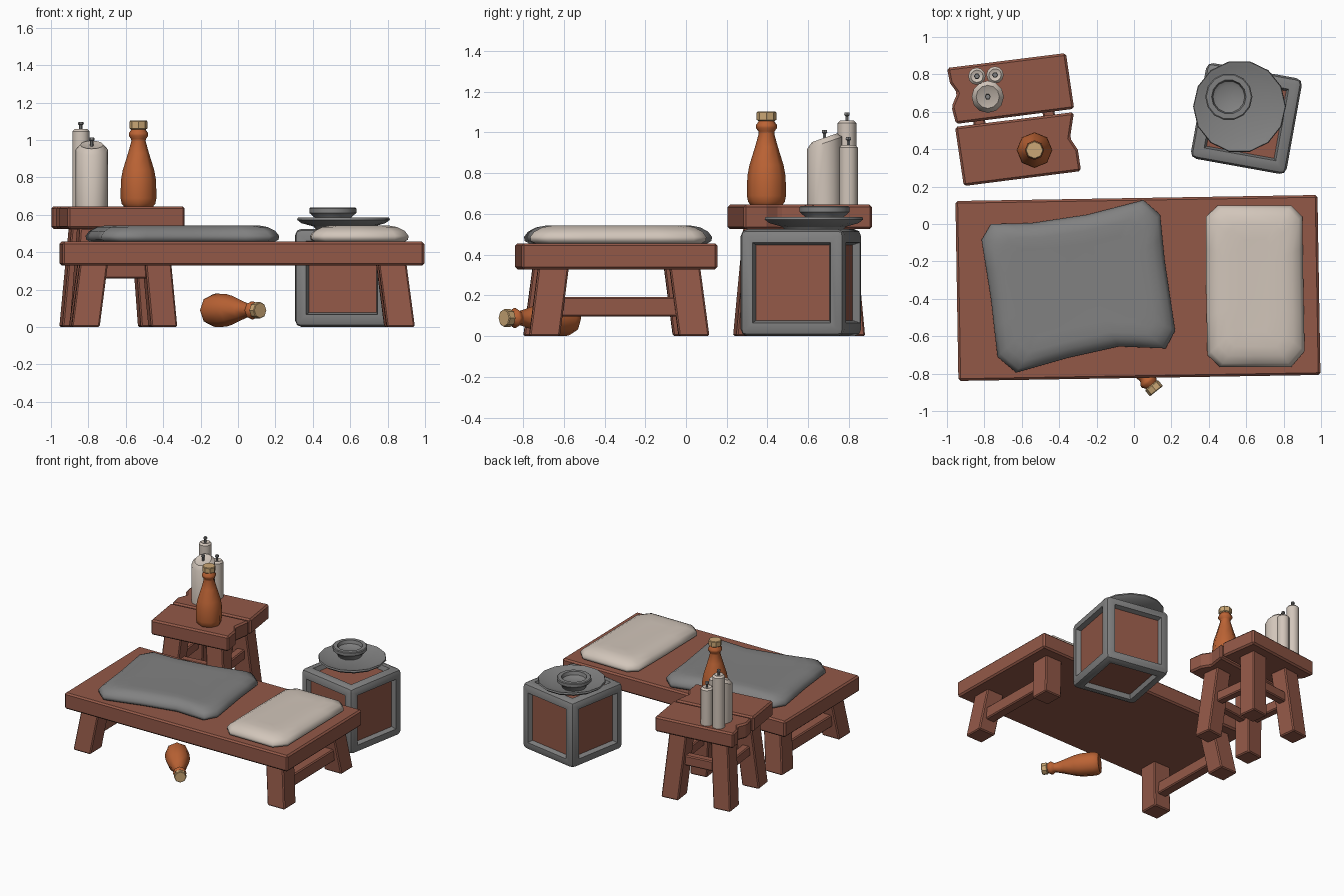
import bpy, bmesh, math
from mathutils import Matrix, Vector

if "Cube" in bpy.data.objects:
    bpy.data.objects.remove(bpy.data.objects["Cube"])


def material(name, rgb):
    m = bpy.data.materials.new(name)
    m.diffuse_color = (*rgb, 1)
    m.use_nodes = True
    m.node_tree.nodes["Principled BSDF"].inputs["Base Color"].default_value = m.diffuse_color
    return m


WOOD = material("red brown wood", (0.29, 0.098, 0.064))
GREY = material("grey", (0.22, 0.22, 0.22))
CREAM = material("cream", (0.64, 0.56, 0.49))
ORANGE = material("orange clay", (0.50, 0.125, 0.035))
CORK = material("cork", (0.60, 0.39, 0.18))


def finish(name, bm, mats, M, bevel=0, smooth=0):
    bmesh.ops.recalc_face_normals(bm, faces=bm.faces)
    me = bpy.data.meshes.new(name)
    bm.to_mesh(me)
    bm.free()
    for m in mats:
        me.materials.append(m)
    ob = bpy.data.objects.new(name, me)
    bpy.context.collection.objects.link(ob)
    ob.matrix_world = M
    if smooth:
        me.shade_smooth()
        me.set_sharp_from_angle(angle=math.radians(smooth))
    if bevel:
        b = ob.modifiers.new("bevel", 'BEVEL')
        b.width, b.segments = bevel, 1
    return ob


def loft(name, rings, mat, M=Matrix(), bevel=0, smooth=0):
    """Skin a stack of equal-sized point rings and cap both ends."""
    bm = bmesh.new()
    vs = [[bm.verts.new(p) for p in r] for r in rings]
    n = len(rings[0])
    for a, b in zip(vs, vs[1:]):
        for i in range(n):
            j = (i + 1) % n
            bm.faces.new((a[i], a[j], b[j], b[i]))
    bm.faces.new(vs[0][::-1])
    bm.faces.new(vs[-1])
    return finish(name, bm, [mat], M, bevel, smooth)


def lathe(name, profile, n, mat, M, smooth=40, slope=0):
    """Rings from (radius, z); every ring above the first is tilted by slope."""
    rings = []
    for k, (r, z) in enumerate(profile):
        ring = []
        for i in range(n):
            a = 2 * math.pi * i / n
            y = r * math.sin(a)
            ring.append((r * math.cos(a), y, z + (slope * y if k else 0)))
        rings.append(ring)
    return loft(name, rings, mat, M, 0, smooth)


def rect(cx, cy, z, hx, hy):
    return [(cx + sx * hx, cy + sy * hy, z)
            for sx, sy in ((-1, -1), (1, -1), (1, 1), (-1, 1))]


def box(name, c, h, mat, M, bevel=0.008):
    return loft(name, [rect(c[0], c[1], c[2] + s * h[2], h[0], h[1]) for s in (-1, 1)],
                mat, M, bevel)


def place(x, y, z=0, deg=0):
    return Matrix.Translation((x, y, z)) @ Matrix.Rotation(math.radians(deg), 4, 'Z')


def legs(prefix, px, py, half, top, M):
    """Four legs splayed outwards."""
    for sx, nx in ((-1, "left"), (1, "right")):
        for sy, ny in ((-1, "front"), (1, "back")):
            loft(f"{prefix}_leg_{ny}_{nx}",
                 [rect(sx * px, sy * py, 0, half, half),
                  rect(sx * (px - 0.045), sy * (py - 0.045), top, half, half)],
                 WOOD, M, 0.008)


# Low bed: slab, splayed legs, end stretchers
BED = place(0.021, -0.342, 0, 0.95)
box("bed_top", (0, 0, 0.392), (0.968, 0.481, 0.064), WOOD, BED, 0.012)
legs("bed", 0.843, 0.367, 0.075, 0.34, BED)
for s, n in ((-1, "left"), (1, "right")):
    box(f"bed_stretcher_{n}", (s * 0.825, 0, 0.145), (0.04, 0.32, 0.048), WOOD, BED)


# Soft cushions: outline lofted through inset layers
def cushion(name, outline, mat):
    pts = []
    n = len(outline)
    for i in range(n):  # subdivide each side once
        a, b = Vector(outline[i]), Vector(outline[(i + 1) % n])
        pts += [a, (a + b) / 2]
    c = sum(pts, Vector((0, 0))) / len(pts)
    hx = max(abs(p.x - c.x) for p in pts)
    hy = max(abs(p.y - c.y) for p in pts)
    layers = ((0.03, 0.452), (0.003, 0.467), (0, 0.487), (0.02, 0.513),
              (0.06, 0.534), (0.11, 0.543), (0.19, 0.541))
    loft(name, [[(c.x + (p.x - c.x) * (1 - d / hx), c.y + (p.y - c.y) * (1 - d / hy), z)
                 for p in pts] for d, z in layers], mat, smooth=60)


cushion("blanket", [(-0.765, 0.0), (-0.55, 0.005), (-0.25, 0.05), (0.05, 0.128), (0.14, 0.05),
                    (0.165, -0.2), (0.22, -0.57), (0.17, -0.665), (-0.08, -0.655),
                    (-0.35, -0.715), (-0.63, -0.795), (-0.73, -0.71), (-0.765, -0.4),
                    (-0.815, -0.085)], GREY)
cushion("pillow", [(0.385, 0.04), (0.45, 0.1), (0.84, 0.1), (0.9, 0.04), (0.905, -0.3),
                   (0.912, -0.68), (0.84, -0.765), (0.46, -0.765), (0.392, -0.7),
                   (0.385, -0.3)], CREAM)

# Stool: two notched planks, splayed legs, stretchers
planks = {
    "stool_plank_back": [(-1.0, 0.834), (-0.984, 0.754), (-0.945, 0.70), (-0.975, 0.626),
                         (-0.952, 0.535), (-0.32, 0.616), (-0.364, 0.914)],
    "stool_plank_front": [(-0.957, 0.519), (-0.91, 0.203), (-0.283, 0.283), (-0.30, 0.396),
                          (-0.342, 0.46), (-0.321, 0.598)],
}
for name, pts in planks.items():
    loft(name, [[(x, y, z) for x, y in pts] for z in (0.525, 0.645)], WOOD, bevel=0.012)
STOOL = place(-0.64, 0.555, 0, 7.2)
legs("stool", 0.212, 0.222, 0.07, 0.53, STOOL)
for s, n in ((-1, 0), (1, 1)):
    box("stool_stretcher_" + ("front", "back")[n], (0, s * 0.197, 0.3),
        (0.17, 0.032, 0.04), WOOD, STOOL)
    box("stool_stretcher_" + ("left", "right")[n], (s * 0.187, 0, 0.3),
        (0.032, 0.18, 0.04), WOOD, STOOL)

# Crate: rounded frame with a recessed wooden panel on every face
bm = bmesh.new()
bmesh.ops.create_cube(bm, size=1, matrix=Matrix.Diagonal((0.52, 0.52, 0.525, 1)))
bmesh.ops.bevel(bm, geom=bm.edges[:], offset=0.035, segments=2, profile=0.5, affect='EDGES')
sides = [f for f in bm.faces if f.calc_area() > 0.1]
bmesh.ops.inset_individual(bm, faces=sides, thickness=0.043)
bmesh.ops.inset_individual(bm, faces=sides, thickness=0.016, depth=-0.035)
for f in sides:
    f.material_index = 1
finish("crate", bm, [GREY, WOOD], place(0.601, 0.564, 0.2625, -10.2), smooth=35)

# Plate and bowl on the crate
lathe("plate", [(0.15, 0), (0.16, 0.012), (0.225, 0.03), (0.248, 0.048), (0.244, 0.06),
                (0.22, 0.054), (0.16, 0.035)], 14, GREY, place(0.564, 0.628, 0.525), 30)
lathe("bowl", [(0.085, 0), (0.095, 0.025), (0.126, 0.052), (0.126, 0.075), (0.12, 0.08),
               (0.092, 0.08), (0.085, 0.055), (0.065, 0.045)], 14, GREY,
      place(0.507, 0.68, 0.558), 30)

# Candles with wicks on the stool
for name, x, y, r, h, slope in (("tall", -0.84, 0.79, 0.046, 0.415, 0),
                                ("short", -0.743, 0.797, 0.046, 0.295, 0),
                                ("wide", -0.782, 0.68, 0.086, 0.33, 0.35)):
    d = 0.3 * r
    lathe(f"candle_{name}", [(r, 0), (r, h - d), (r * 0.72, h), (r * 0.45, h - 0.006)], 12,
          CREAM, place(x, y, 0.644), 40, slope)
    lathe(f"wick_{name}", [(0.009, -0.01), (0.009, 0.02), (0.016, 0.026), (0.013, 0.038)], 6,
          GREY, place(x, y, 0.644 + h))


# Bottles: one standing on the stool, one lying under the bed
def bottle(prefix, M):
    lathe(prefix + "_bottle", [(0.078, 0), (0.09, 0.015), (0.096, 0.045), (0.094, 0.14),
                               (0.084, 0.195), (0.056, 0.285), (0.038, 0.35), (0.04, 0.362),
                               (0.052, 0.378), (0.052, 0.392), (0.04, 0.408), (0.036, 0.42)],
          8, ORANGE, M, 50)
    lathe(prefix + "_cork", [(0.04, 0.412), (0.048, 0.418), (0.048, 0.454), (0.044, 0.459)],
          8, CORK, M, 30)


bottle("standing", place(-0.532, 0.395, 0.644))
axis = Vector((0.62, -0.78, 0))
bottle("fallen", Matrix.Translation((-0.146, -0.56, 0.089))
       @ axis.to_track_quat('Z', 'Y').to_matrix().to_4x4() @ Matrix.Scale(0.93, 4))
